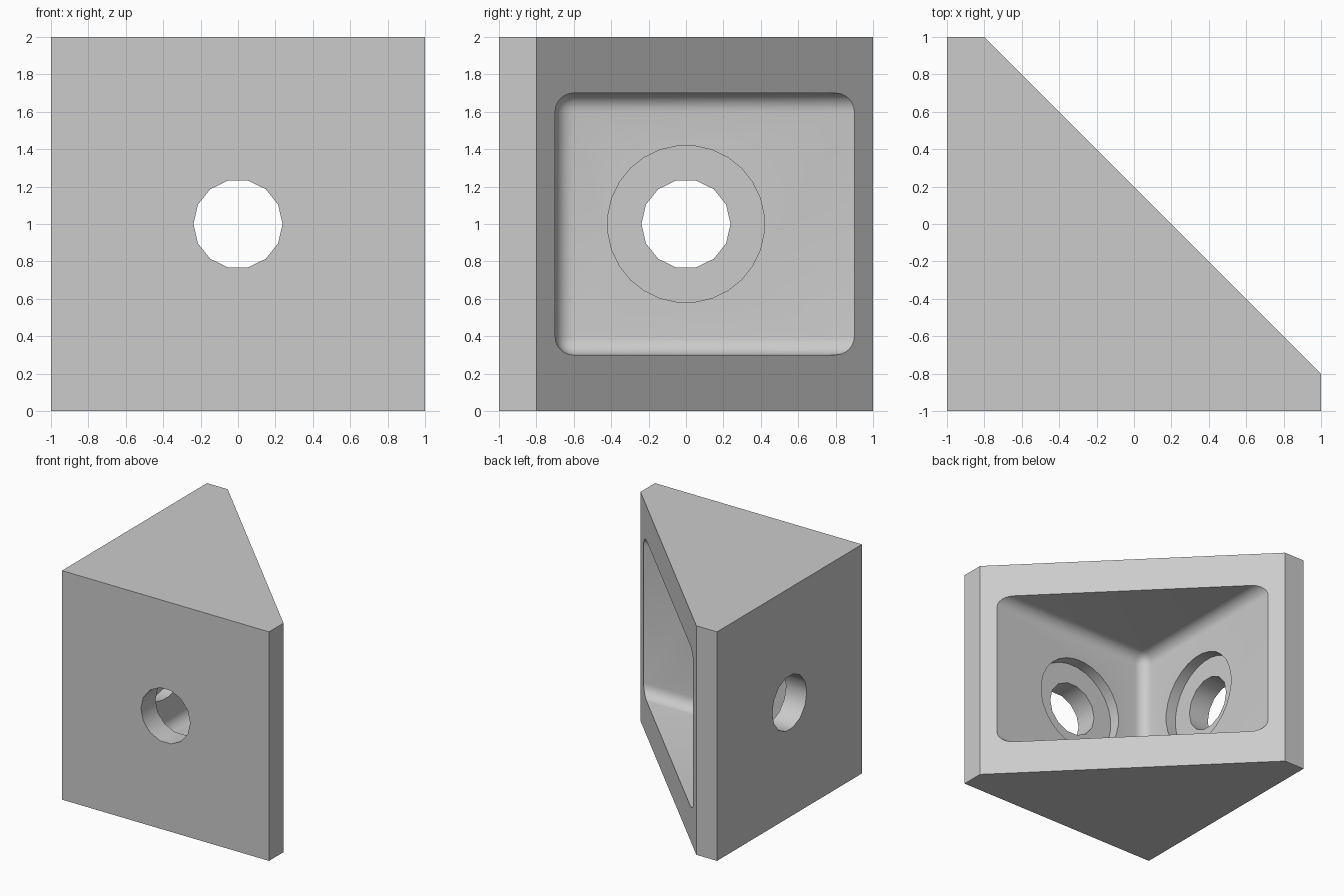
import bpy, bmesh
from math import pi, radians
from mathutils import Matrix

default = bpy.data.objects.get("Cube")
if default:
    bpy.data.objects.remove(default, do_unlink=True)

grey = bpy.data.materials.new("plain grey")
grey.use_nodes = True
grey.diffuse_color = (0.6, 0.6, 0.6, 1)
grey.node_tree.nodes["Principled BSDF"].inputs["Base Color"].default_value = (0.6, 0.6, 0.6, 1)


def add_object(name, bm):
    bmesh.ops.recalc_face_normals(bm, faces=bm.faces)
    mesh = bpy.data.meshes.new(name)
    bm.to_mesh(mesh)
    bm.free()
    mesh.materials.append(grey)
    ob = bpy.data.objects.new(name, mesh)
    bpy.context.collection.objects.link(ob)
    return ob


def bore(name, radius, sides, start, end, axis):
    """Cylinder cutter along y, or along x, at mid height."""
    bm = bmesh.new()
    turn = Matrix.Rotation(pi / 2, 4, "X") @ Matrix.Rotation(pi / sides, 4, "Z")
    if axis == "X":
        turn = Matrix.Rotation(-pi / 2, 4, "Z") @ turn
    mid = (start + end) / 2
    place = Matrix.Translation((mid, 0, 1) if axis == "X" else (0, mid, 1))
    bmesh.ops.create_cone(bm, cap_ends=True, segments=sides, radius1=radius,
                          radius2=radius, depth=end - start, matrix=place @ turn)
    return add_object(name, bm)


# Corner bracket body: a cut-off triangle raised to full height
bm = bmesh.new()
outline = [(-1, -1), (1, -1), (1, -0.8), (-0.8, 1), (-1, 1)]
base = bm.faces.new([bm.verts.new((x, y, 0)) for x, y in outline])
raised = bmesh.ops.extrude_face_region(bm, geom=[base])["geom"]
bmesh.ops.translate(bm, vec=(0, 0, 2),
                    verts=[v for v in raised if isinstance(v, bmesh.types.BMVert)])
body = add_object("corner_bracket", bm)

# Pocket cutter: a rounded box open through the slanted face
bm = bmesh.new()
bmesh.ops.create_cube(bm, size=1, matrix=Matrix.Translation((0.4, 0.4, 1))
                      @ Matrix.Diagonal((2.2, 2.2, 1.4, 1)))
bmesh.ops.bevel(bm, geom=bm.edges[:], offset=0.1, offset_type="OFFSET",
                segments=6, profile=0.5, affect="EDGES")
cutters = [add_object("pocket_cutter", bm)]

# Screw hole and washer recess in each of the two walls
for axis in "XY":
    cutters.append(bore("recess_cutter", 0.42, 28, -0.8, -0.55, axis))
    cutters.append(bore("hole_cutter", 0.238, 14, -1.2, -0.5, axis))

bpy.ops.object.select_all(action="DESELECT")
bpy.context.view_layer.objects.active = body
body.select_set(True)
for cutter in cutters:
    cutter.hide_render = True
    cut = body.modifiers.new("cut", "BOOLEAN")
    cut.operation = "DIFFERENCE"
    cut.solver = "EXACT"
    cut.object = cutter
    bpy.ops.object.modifier_apply(modifier=cut.name)
for cutter in cutters:
    bpy.data.objects.remove(cutter, do_unlink=True)

bpy.ops.object.shade_smooth_by_angle(angle=radians(30))
